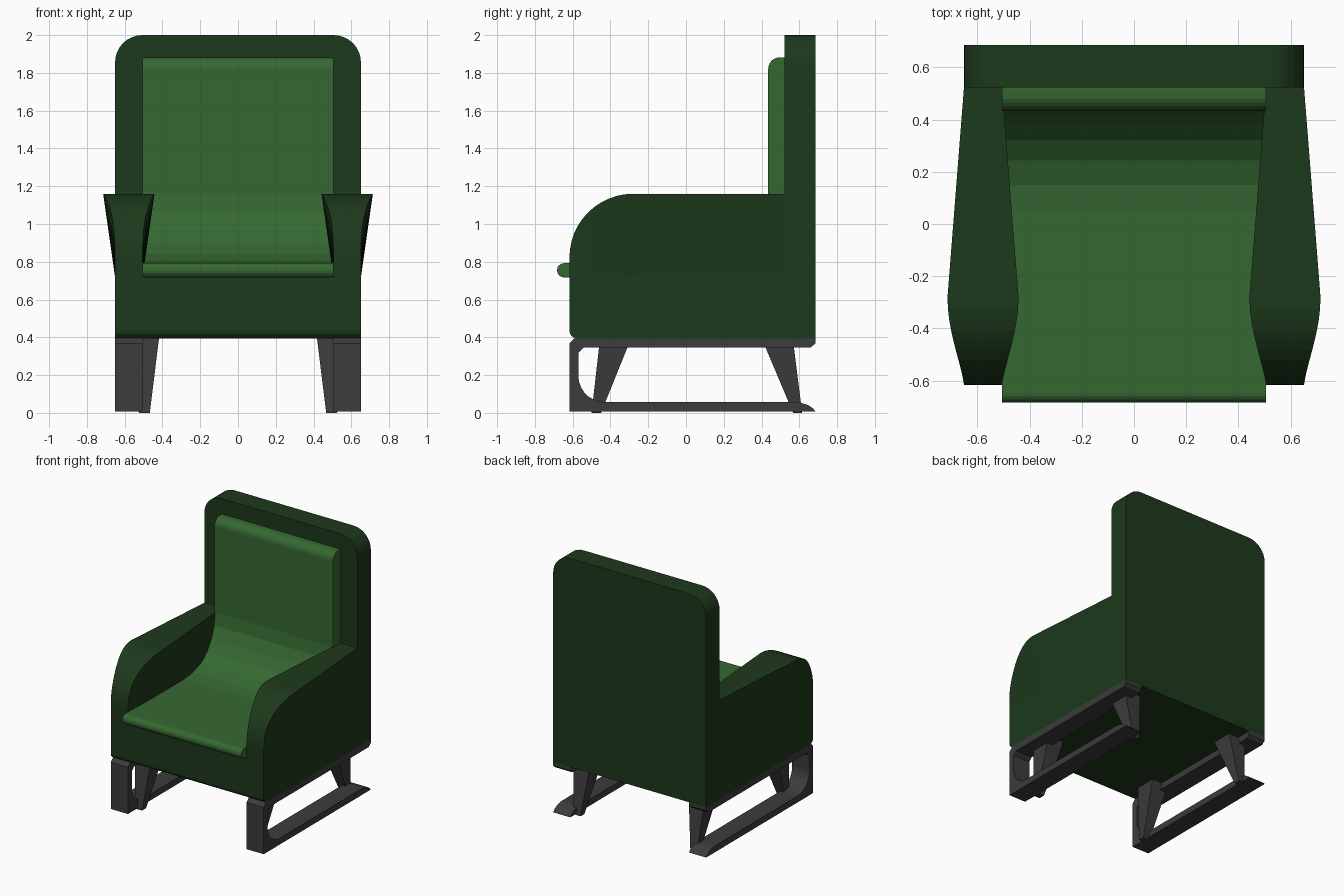
import bpy, bmesh
from math import sin, cos, pi, radians

if "Cube" in bpy.data.objects:
    bpy.data.objects.remove(bpy.data.objects["Cube"])


def material(name, rgb):
    m = bpy.data.materials.new(name)
    m.diffuse_color = (*rgb, 1)
    m.use_nodes = True
    m.node_tree.nodes["Principled BSDF"].inputs["Base Color"].default_value = m.diffuse_color
    return m


DARK = material("dark_green_fabric", (0.012, 0.041, 0.011))
LIGHT = material("light_green_fabric", (0.036, 0.14, 0.031))
METAL = material("dark_grey_frame", (0.045, 0.045, 0.045))


def arc(cx, cz, rx, rz, a0, a1, n):
    """Points on an elliptical arc, angles in degrees."""
    return [(cx + rx * cos(radians(a0 + (a1 - a0) * i / n)),
             cz + rz * sin(radians(a0 + (a1 - a0) * i / n))) for i in range(n + 1)]


def loft(name, rings, mat):
    """Join equal-length closed rings into a capped solid."""
    bm = bmesh.new()
    vs = [[bm.verts.new(p) for p in ring] for ring in rings]
    n = len(vs[0])
    for a, b in zip(vs, vs[1:]):
        for i in range(n):
            j = (i + 1) % n
            bm.faces.new((a[i], a[j], b[j], b[i]))
    bm.faces.new(vs[0])
    bm.faces.new(vs[-1])
    bmesh.ops.recalc_face_normals(bm, faces=bm.faces)
    me = bpy.data.meshes.new(name)
    bm.to_mesh(me)
    bm.free()
    me.materials.append(mat)
    ob = bpy.data.objects.new(name, me)
    bpy.context.collection.objects.link(ob)
    return ob


def side_profile(name, pts, x0, x1, mat):
    """Extrude a (y, z) profile along x."""
    return loft(name, [[(x, y, z) for y, z in pts] for x in (x0, x1)], mat)


W, IN = 0.651, 0.505          # outer and inner half widths
Y0, Y1, YB = -0.617, 0.685, 0.522

# Seat base with rounded lower front edge
side_profile("seat_base",
             arc(Y0 + 0.04, 0.435, 0.04, 0.04, 180, 270, 5)
             + [(YB, 0.395), (YB, 0.72), (Y0, 0.72)], -W, W, DARK)

# Backrest panel with rounded top corners
back = ([(-W, 0.395), (W, 0.395)]
        + arc(W - 0.145, 1.855, 0.145, 0.145, 0, 90, 8)
        + arc(-W + 0.145, 1.855, 0.145, 0.145, 90, 180, 8))
loft("backrest", [[(x, y, z) for x, z in back] for y in (YB, Y1)], DARK)

# One-piece cushion: seat sweeping up into the back
cushion = (arc(-0.645, 0.755, 0.038, 0.038, 270, 90, 8)
           + arc(0.05, 1.16, 0.385, 0.367, 270, 360, 6)
           + arc(0.495, 1.82, 0.06, 0.062, 180, 90, 6)
           + [(YB, 1.882), (YB, 0.717)])
side_profile("cushion", cushion, -IN, IN, LIGHT)

# Frame outlines: C-shaped sled, open at the back
sled = ([(Y0, 0.008), (Y0, 0.368), (Y0 + 0.028, 0.396), (Y1, 0.396), (Y1, 0.368),
         (Y1 - 0.026, 0.345), (-0.542, 0.345), (-0.57, 0.318)]
        + arc(-0.43, 0.197, 0.14, 0.14, 180, 270, 7)
        + [(0.595, 0.057), (0.645, 0.042), (0.672, 0.024), (Y1, 0.008)])

# Inner struts: (y at top front, top back, foot front, foot back)
struts = {"front": (-0.455, -0.29, -0.50, -0.45), "back": (0.40, 0.565, 0.567, 0.615)}

for side, s in (("right", 1), ("left", -1)):
    # Armrest: flares outward and inward towards the front of its top
    r, yc, zc = 0.337, -0.28, 0.823
    rings = []
    for y, z in arc(yc, zc, r, r, 180, 90, 12) + [(YB, zc + r)]:
        g = cos((yc - y) / r * pi / 2) if y < yc else (YB - y) / (YB - yc)
        f = 0.063 * max(g, 0) * (z - 0.72) / (zc + r - 0.72)
        rings.append([(s * IN, y, 0.72), (s * W, y, 0.72),
                      (s * (W + f), y, z), (s * (IN - f), y, z)])
    loft(side + "_armrest", rings, DARK)

    side_profile(side + "_sled_leg", sled, s * IN, s * W, METAL)

    for end, (ta, tb, fa, fb) in struts.items():
        loft(f"{side}_{end}_strut",
             [[(s * xi, a, z), (s * xo, a, z), (s * xo, b, z), (s * xi, b, z)]
              for xi, xo, a, b, z in ((0.467, 0.525, fa, fb, 0.0),
                                      (0.418, 0.56, ta, tb, 0.396))], METAL)
